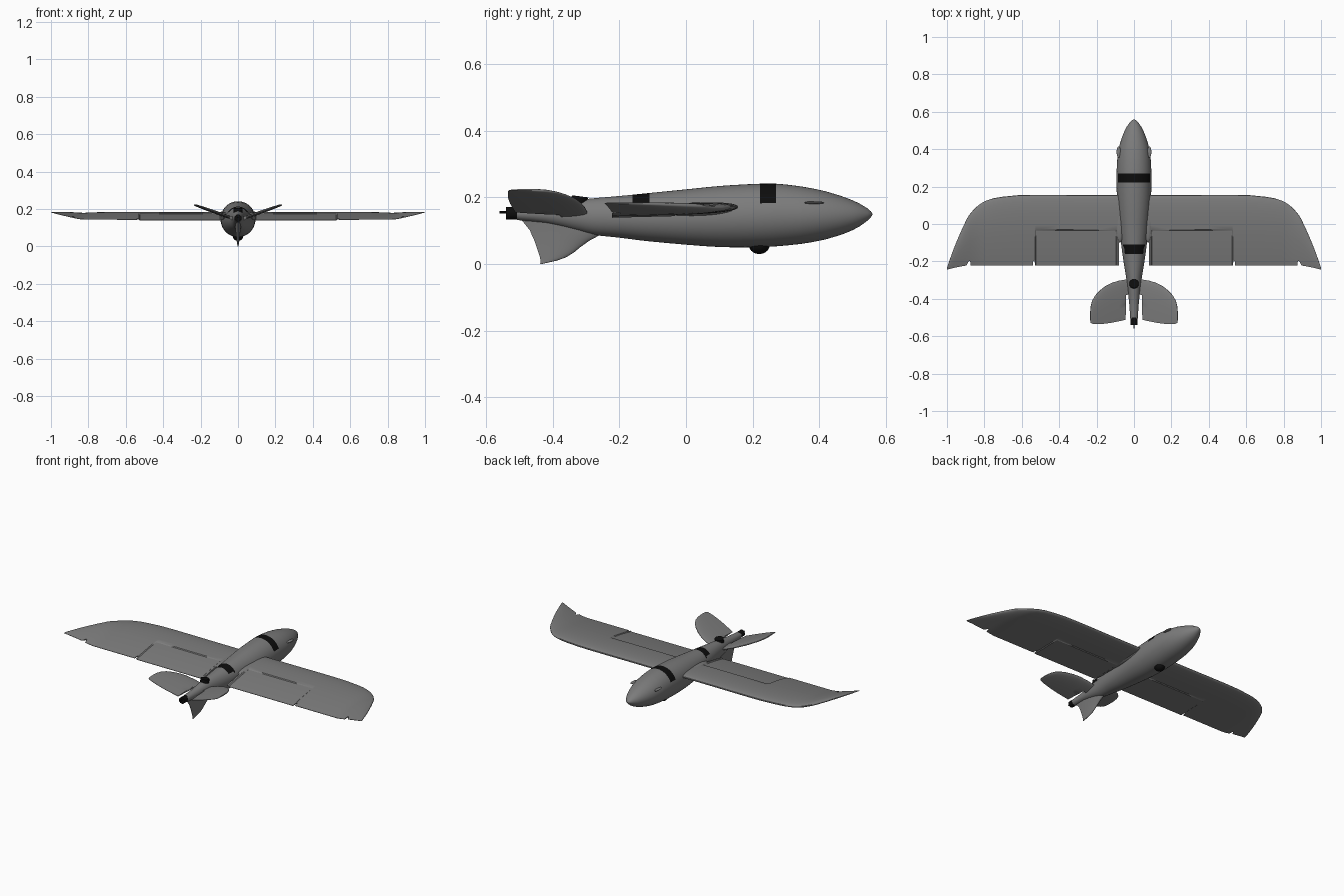
import bpy, bmesh, math
from mathutils import Vector, Matrix

if "Cube" in bpy.data.objects:
    bpy.data.objects.remove(bpy.data.objects["Cube"])


def material(name, v):
    m = bpy.data.materials.new(name)
    m.diffuse_color = (v, v, v, 1)
    m.use_nodes = True
    m.node_tree.nodes["Principled BSDF"].inputs["Base Color"].default_value = m.diffuse_color
    return m


GREY = material("mid_grey", 0.2)
BLACK = material("black", 0.004)


def finish(name, bm, mats, mirror=False, angle=32):
    bmesh.ops.remove_doubles(bm, verts=bm.verts, dist=0.0002)
    bmesh.ops.recalc_face_normals(bm, faces=bm.faces)
    me = bpy.data.meshes.new(name)
    bm.to_mesh(me)
    bm.free()
    ob = bpy.data.objects.new(name, me)
    bpy.context.collection.objects.link(ob)
    for m in mats:
        me.materials.append(m)
    bpy.ops.object.select_all(action='DESELECT')
    ob.select_set(True)
    bpy.context.view_layer.objects.active = ob
    bpy.ops.object.shade_smooth_by_angle(angle=math.radians(angle))
    if mirror:
        ob.modifiers.new("mirror", 'MIRROR')
    return ob


def loft(rings):
    bm = bmesh.new()
    rows = [[bm.verts.new(p) for p in r] for r in rings]
    for a, b in zip(rows, rows[1:]):
        n = len(a)
        for i in range(n):
            bm.faces.new((a[i], a[(i + 1) % n], b[(i + 1) % n], b[i]))
    bm.faces.new(rows[0])
    bm.faces.new(rows[-1])
    return bm


def hermite(rows, y):
    """Smooth interpolation of profile rows (first column = y, ascending)."""
    i = max(0, min(len(rows) - 2, sum(r[0] <= y for r in rows) - 1))

    def slope(k, c):
        a, b = rows[max(k - 1, 0)], rows[min(k + 1, len(rows) - 1)]
        return (b[c] - a[c]) / (b[0] - a[0])
    p, q = rows[i], rows[i + 1]
    h = q[0] - p[0]
    t = (y - p[0]) / h
    return [(2*t**3 - 3*t*t + 1) * p[c] + (t**3 - 2*t*t + t) * h * slope(i, c)
            + (3*t*t - 2*t**3) * q[c] + (t**3 - t*t) * h * slope(i + 1, c) for c in (1, 2, 3)]


# Fuselage: y, half width, top z, bottom z
BODY = [(-.507, .020, .170, .132), (-.42, .026, .177, .122), (-.35, .034, .188, .105),
        (-.28, .043, .197, .088), (-.2, .056, .204, .079), (-.12, .067, .212, .069),
        (0, .080, .224, .058), (.1, .089, .234, .051), (.2, .093, .240, .050),
        (.27, .093, .241, .053), (.35, .089, .232, .061), (.42, .078, .218, .074),
        (.48, .058, .199, .093), (.52, .039, .182, .112), (.545, .021, .167, .130),
        (.555, .011, .158, .140), (.56, .001, .150, .148)]
BANDS = [(-.16, -.11, .18), (.222, .27, .184)]
SEG = 48
ys = {r[0] for r in BODY} | {b[k] for b in BANDS for k in (0, 1)}
ys |= {-.5 + i * .04 for i in range(26)}
rings = []
for y in sorted(ys):
    w, top, bot = hermite(BODY, y)
    c, h = (top + bot) / 2, (top - bot) / 2
    rings.append([(w * math.cos(a), y, c + h * math.sin(a))
                  for a in (2 * math.pi * i / SEG for i in range(SEG))])
bm = loft(rings)
# Black straps painted over the top of the body
for f in bm.faces:
    p = f.calc_center_median()
    f.material_index = int(any(a < p.y < b and p.z > z for a, b, z in BANDS))
finish("fuselage", bm, [GREY, BLACK])

# Chordwise sample positions; the close pair forms the flap hinge step
U = [0, .005, .02, .05, .1, .17, .25, .34, .43, .493, .505, .6, .7, .8, .87, .92, .96, 1]


def foil(name, stations, place, ratio, mirror):
    """Aerofoil surface. Station: span, leading y, nominal trailing y, cut trailing y."""
    rings = []
    for s, le, te, cut in stations:
        chord = le - te

        def pt(u, side):
            y = le - u * chord
            if y < cut:
                y = cut
                v = (le - y) / chord
            else:
                v = u
            t = 5 * ratio * chord * (.2969 * math.sqrt(v) - .126 * v - .3516 * v * v
                                     + .2843 * v**3 - .1015 * v**4) + .0008
            return place(s, y, side * t, v, chord)
        rings.append([pt(u, 1) for u in U] + [pt(u, -1) for u in reversed(U)])
    return finish(name, loft(rings), [GREY], mirror)


# Main wing with flap step, trailing notches and upswept tips
def wing_place(x, y, t, v, chord):
    z = .144 + .027 * (y + .22) / .375 + .02 * v * (1 - v) * chord / .375
    if x > .83:
        z += .04 * ((x - .83) / .17) ** 1.2
    if .094 < x < .527 and v > .5:
        z -= .004
    return (x, y, z + t)


T = -.222
wing = [(0, .155, T, -.03), (.079, .155, T, -.03), (.08, .155, T, T), (.09, .155, T, T),
        (.095, .155, T, T), (.2, .155, T, T), (.3, .155, T, T), (.4, .156, T, T),
        (.525, .156, T, T), (.53, .156, T, T), (.531, .156, T, -.195), (.539, .156, T, -.2),
        (.54, .156, T, T), (.62, .154, T, T), (.7, .146, T, T), (.75, .138, T, T),
        (.79, .125, T, T), (.82, .109, T, T), (.85, .085, T, T), (.874, .057, T, T),
        (.876, .055, T, -.196), (.884, .044, T, -.2), (.895, .025, T, T), (.92, -.028, -.226, -.3),
        (.945, -.085, -.231, -.3), (.965, -.135, -.235, -.3), (.985, -.19, -.24, -.3),
        (.997, -.225, -.243, -.3), (1, -.237, -.244, -.3)]
foil("wing", wing, wing_place, .085, True)

# V tail
tail = [(.01, -.295, -.51, -.37), (.044, -.297, -.51, -.38), (.045, -.297, -.512, -.6),
        (.08, -.303, -.52, -.6), (.12, -.315, -.528, -.6), (.155, -.333, -.533, -.6),
        (.185, -.357, -.535, -.6), (.21, -.385, -.535, -.6), (.224, -.412, -.533, -.6),
        (.231, -.44, -.528, -.6), (.234, -.47, -.515, -.6)]
foil("v_tail", tail, lambda x, y, t, v, c: (x - t * .3, y, .154 + (x - .04) * .355 + t),
     .07, True)

# Fin under the tail
fin = [(.15, -.23, -.507, -.6), (.125, -.235, -.488, -.6), (.1, -.243, -.468, -.6),
       (.085, -.262, -.462, -.6), (.07, -.29, -.455, -.6), (.05, -.318, -.448, -.6),
       (.035, -.336, -.443, -.6), (.02, -.36, -.438, -.6), (.01, -.388, -.437, -.6),
       (.004, -.415, -.437, -.6), (0, -.433, -.438, -.6)]
foil("lower_fin", fin, lambda z, y, t, v, c: (t, y, z), .13, False)


def cylinder(name, r, a, b, mat, n=24):
    a, b = Vector(a), Vector(b)
    bm = bmesh.new()
    rot = (b - a).to_track_quat('Z', 'Y').to_matrix().to_4x4()
    bmesh.ops.create_cone(bm, cap_ends=True, segments=n, radius1=r, radius2=r,
                          depth=(b - a).length,
                          matrix=Matrix.Translation((a + b) / 2) @ rot)
    return finish(name, bm, [mat])


def ellipsoid(name, centre, size, mat, mirror=False):
    bm = bmesh.new()
    bmesh.ops.create_uvsphere(bm, u_segments=24, v_segments=14, radius=1,
                              matrix=Matrix.Translation(centre) @ Matrix.Diagonal((*size, 1)))
    return finish(name, bm, [mat], mirror)


# Rear motor and shaft, top hatch disc, belly camera
cylinder("motor", .019, (0, -.5, .152), (0, -.54, .152), BLACK)
cylinder("motor_shaft", .004, (0, -.54, .155), (0, -.56, .155), BLACK, 10)
cylinder("top_disc", .025, (0, -.321, .18), (0, -.318, .203), BLACK)
ellipsoid("belly_camera", (0, .22, .056), (.028, .031, .026), BLACK)
# Small side vents near the nose and wing root fairings
ellipsoid("side_vent", (.082, .385, .184), (.011, .03, .004), GREY, True)
ellipsoid("wing_root_fairing", (.075, .03, .164), (.028, .13, .02), GREY, True)
